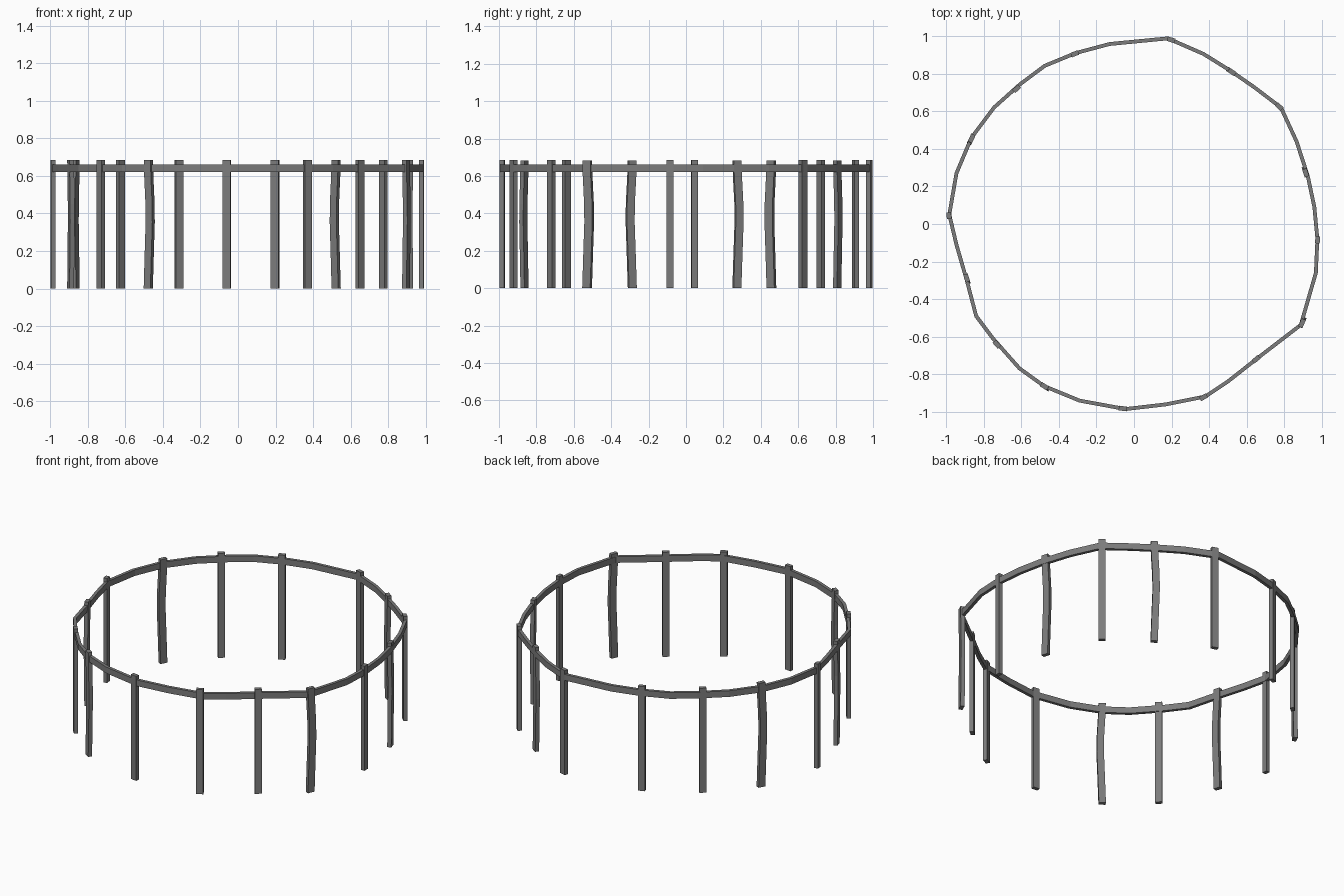
import bpy, bmesh, math
from mathutils import Vector

if "Cube" in bpy.data.objects:
    bpy.data.objects.remove(bpy.data.objects["Cube"])

# Dark weathered grey
grey = bpy.data.materials.new("dark_grey")
grey.diffuse_color = (.2, .2, .2, 1)
grey.use_nodes = True
grey.node_tree.nodes["Principled BSDF"].inputs["Base Color"].default_value = grey.diffuse_color


def make_object(name, rings, closed):
    """Skin a chain of four-corner rings into a flat-faced bar."""
    bm = bmesh.new()
    loops = [[bm.verts.new(p) for p in ring] for ring in rings]
    n = len(loops)
    for i in range(n if closed else n - 1):
        a, b = loops[i], loops[(i + 1) % n]
        for k in range(4):
            bm.faces.new((a[k], a[(k + 1) % 4], b[(k + 1) % 4], b[k]))
    if not closed:
        bm.faces.new(loops[0])
        bm.faces.new(loops[-1])
    bmesh.ops.recalc_face_normals(bm, faces=bm.faces[:])
    me = bpy.data.meshes.new(name)
    bm.to_mesh(me)
    bm.free()
    me.materials.append(grey)
    ob = bpy.data.objects.new(name, me)
    bpy.context.collection.objects.link(ob)
    return ob


# Top rail: irregular hand-bent ring, listed clockwise
path = [(.18, .988), (.37, .905), (.51, .818), (.64, .728), (.782, .62), (.865, .44),
        (.925, .255), (.96, .09), (.976, -.08), (.968, -.26), (.888, -.537),
        (.66, -.712), (.50, -.838), (.38, -.918), (.17, -.96), (-.045, -.985),
        (-.29, -.94), (-.48, -.862), (-.61, -.768), (-.75, -.61), (-.84, -.49),
        (-.89, -.30), (-.945, -.11), (-.983, .05), (-.945, .27), (-.865, .46),
        (-.745, .62), (-.605, .745), (-.475, .842), (-.31, .91), (-.13, .958)]
pts = [Vector(p) for p in path]
rings = []
for i, p in enumerate(pts):
    d1 = (p - pts[i - 1]).normalized()
    d2 = (pts[(i + 1) % len(pts)] - p).normalized()
    t = (d1 + d2).normalized()
    out = Vector((-t.y, t.x)) * (0.010 / t.dot(d1))
    a, b = p - out, p + out
    rings.append([(a.x, a.y, .621), (b.x, b.y, .621), (b.x, b.y, .661), (a.x, a.y, .661)])
make_object("top_rail", rings, True)

# Posts: x, y, width, sideways bow
W, B = .042, .009
posts = [(-.985, .045, .034, 0), (.977, -.085, .036, 0), (.895, -.526, .046, B),
         (-.865, .454, .046, B), (.913, .275, .043, B), (-.89, -.29, .043, B),
         (-.73, -.64, W, 0), (-.625, .72, W, 0), (-.475, -.865, W, B),
         (-.315, .906, W, 0), (-.06, -.982, W, 0), (.198, .98, W, 0),
         (.37, -.922, W, 0), (.52, .81, W, B), (.65, -.72, W, 0), (.773, .625, W, 0)]


def rail_direction(c):
    """Counter-clockwise direction of the nearest rail stretch."""
    best = min(range(len(pts)),
               key=lambda i: ((pts[i] + pts[i - 1]) / 2 - c).length)
    return (pts[best - 1] - pts[best]).normalized()


for n, (x, y, w, bow) in enumerate(posts):
    c = Vector((x, y))
    radial = c.normalized()
    t = (rail_direction(c) + Vector((-radial.y, radial.x))).normalized()
    o = Vector((t.y, -t.x))
    levels = [(0, -.35), (.2, .4), (.35, 1), (.45, .9), (.6, 0), (.683, -.25)] if bow \
        else [(0, 0), (.685, 0)]
    rings = []
    for z, f in levels:
        m = c + t * bow * f
        rings.append([(*(m + t * w / 2 * sx + o * .0125 * sy), z)
                      for sx, sy in ((-1, -1), (1, -1), (1, 1), (-1, 1))])
    make_object(f"post_{n + 1}", rings, False)
